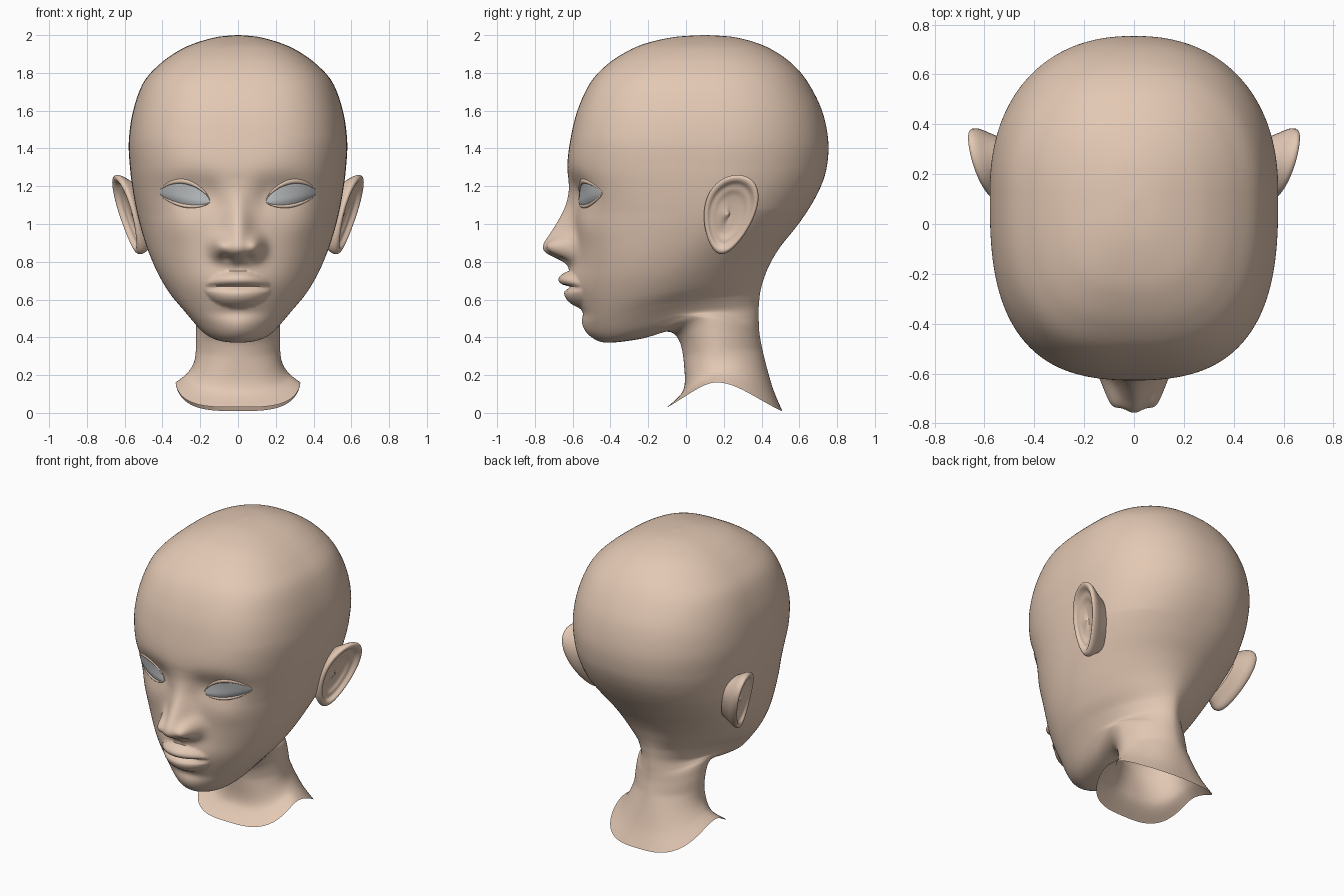
import bpy, bmesh
from math import sin, cos, pi, exp, radians
from mathutils import Vector
from mathutils.bvhtree import BVHTree

if "Cube" in bpy.data.objects:
    bpy.data.objects.remove(bpy.data.objects["Cube"])


def material(name, rgb):
    m = bpy.data.materials.new(name)
    m.use_nodes = True
    m.diffuse_color = (*rgb, 1)
    m.node_tree.nodes["Principled BSDF"].inputs["Base Color"].default_value = (*rgb, 1)
    return m


SKIN = material("skin", (0.77, 0.58, 0.455))
EYE = material("eye_grey", (0.5, 0.52, 0.53))


def finish(name, bm, mat):
    bmesh.ops.recalc_face_normals(bm, faces=bm.faces)
    me = bpy.data.meshes.new(name)
    bm.to_mesh(me)
    bm.free()
    me.materials.append(mat)
    ob = bpy.data.objects.new(name, me)
    bpy.context.collection.objects.link(ob)
    bpy.ops.object.select_all(action="DESELECT")
    ob.select_set(True)
    bpy.context.view_layer.objects.active = ob
    bpy.ops.object.shade_smooth_by_angle(angle=radians(60))


def loft(rings, closed=True, cap_first=False, cap_last=False):
    bm = bmesh.new()
    rows = [[bm.verts.new(p) for p in r] for r in rings]
    n = len(rows[0])
    for a, b in zip(rows, rows[1:]):
        for i in range(n if closed else n - 1):
            j = (i + 1) % n
            bm.faces.new((a[i], a[j], b[j], b[i]))
    if cap_first:
        bm.faces.new(rows[0])
    if cap_last:
        bm.faces.new(rows[-1])
    return bm


def spline(rows, steps):
    """Smooth curve through rows of values."""
    out = []
    last = len(rows) - 1
    for i in range(last):
        quad = [rows[max(0, min(last, i + k))] for k in (-1, 0, 1, 2)]
        for s in range(steps):
            t = s / steps
            out.append([b + 0.5 * t * (c - a + t * (2 * a - 5 * b + 4 * c - d + t * (3 * (b - c) + d - a)))
                        for a, b, c, d in zip(*quad)])
    out.append(list(rows[-1]))
    return out


def clamp(t):
    return max(0, min(1, t))


def bump(x, z, cx, cz, sx, sz):
    return exp(-((x - cx) / sx) ** 2 - ((z - cz) / sz) ** 2)


def lookup(table, z):
    """Value at height z from (height, value) pairs, highest first."""
    for (z1, a), (z0, b) in zip(table, table[1:]):
        if z0 <= z <= z1:
            return b + (a - b) * (z - z0) / (z1 - z0)
    return 0


NOSE = spline([(1.24, 0), (1.17, 0.01), (1.1, 0.035), (1.03, 0.075), (0.96, 0.122), (0.9, 0.163),
               (0.865, 0.166), (0.84, 0.14), (0.815, 0.085), (0.79, 0.04), (0.76, 0.012), (0.72, 0)], 5)


def face_relief(x, z):
    """Forward offset of the facial features."""
    x = abs(x)
    # nose ridge, tip and wings
    wide = 0.06 + 0.032 * clamp((1.1 - z) / 0.2)
    d = lookup(NOSE, z) * exp(-(x / wide) ** 2)
    d += 0.08 * bump(x, z, 0.095, 0.88, 0.044, 0.055)
    d -= 0.015 * bump(x, z, 0.06, 0.82, 0.025, 0.014)
    # eye sockets and cheekbones
    d -= 0.04 * bump(x, z, 0.25, 1.16, 0.14, 0.1)
    d -= 0.012 * bump(x, z, 0.14, 1.15, 0.05, 0.08)
    d += 0.01 * bump(x, z, 0.32, 0.98, 0.12, 0.1)
    # muzzle, chin, under-lip hollow and philtrum
    d += 0.045 * bump(x, z, 0, 0.69, 0.17, 0.1)
    d += 0.012 * bump(x, z, 0, 0.44, 0.1, 0.06)
    d -= 0.012 * bump(x, z, 0, 0.53, 0.12, 0.03)
    d -= 0.008 * bump(x, z, 0, 0.77, 0.02, 0.03)
    # lips and mouth line
    u = x / 0.175
    if u < 1:
        full = 1 - u * u
        for height, thick in ((0.085 * full ** 0.5, 0.05), (-0.11 * full ** 0.5, 0.045)):
            s = (z - 0.665) / height
            if 0 < s < 1:
                d += thick * full ** 0.8 * (4 * s * (1 - s)) ** 0.75
        d -= 0.02 * full ** 0.5 * exp(-((z - 0.665) / 0.01) ** 2)
    return d


# Head and neck: tilted rings of (front z, front y, back z, back y, half width, side lift)
RINGS = [
    (2.0, 0.09, 2.0, 0.11, 0.01, 0), (1.99, -0.06, 1.99, 0.25, 0.11, 0), (1.96, -0.2, 1.96, 0.37, 0.22, 0),
    (1.92, -0.3, 1.92, 0.46, 0.31, 0), (1.85, -0.41, 1.85, 0.56, 0.41, 0), (1.75, -0.505, 1.75, 0.645, 0.5, 0),
    (1.6, -0.575, 1.6, 0.72, 0.555, 0), (1.44, -0.613, 1.44, 0.753, 0.578, 0), (1.3, -0.628, 1.3, 0.745, 0.572, 0),
    (1.18, -0.614, 1.19, 0.71, 0.558, 0), (1.05, -0.597, 1.08, 0.65, 0.536, 0), (0.92, -0.588, 0.98, 0.58, 0.506, 0),
    (0.8, -0.585, 0.88, 0.5, 0.468, 0), (0.68, -0.58, 0.79, 0.445, 0.42, 0), (0.56, -0.56, 0.71, 0.412, 0.362, 0.01),
    (0.46, -0.535, 0.65, 0.395, 0.304, 0.03), (0.395, -0.485, 0.6, 0.388, 0.263, 0.05),
    (0.372, -0.41, 0.56, 0.385, 0.238, 0.06), (0.39, -0.25, 0.51, 0.385, 0.226, 0.07),
    (0.43, -0.1, 0.46, 0.386, 0.222, 0.05), (0.38, -0.035, 0.4, 0.392, 0.222, 0.03),
    (0.25, -0.01, 0.29, 0.415, 0.228, 0.02), (0.12, -0.015, 0.13, 0.46, 0.265, 0.09),
    (0.03, -0.1, 0.01, 0.51, 0.33, 0.14)]


def head_ring(row, n=216):
    zf, yf, zb, yb, w, lift = row
    skull = clamp((zf - 0.45) / 0.6)
    brow = clamp((zf - 1.05) / 0.4)
    collar = clamp((0.3 - zf) / 0.27)
    yc = yf + (0.44 + 0.1 * skull) * (yb - yf)
    ring = []
    for i in range(n):
        a = 2 * pi * i / n
        a -= 0.35 * sin(a)
        s, c = sin(a), cos(a)
        p = (1.9 + 0.55 * skull + 0.4 * brow if c > 0 else 1.75 + 0.5 * skull) + collar
        k = (abs(s) ** p + abs(c) ** p) ** (-1 / p)
        x = w * s * k
        y = yc - c * k * (yc - yf if c > 0 else yb - yc)
        z = zf + (zb - zf) * (y - yf) / (yb - yf) + lift * s ** 4
        if c > 0 and y < -0.25:
            y -= face_relief(x, z) * clamp((-0.25 - y) / 0.1)
        ring.append((x, y, z))
    return ring


bm = loft([head_ring(r) for r in spline(RINGS, 10)], cap_first=True)
surface = BVHTree.FromBMesh(bm)
finish("head_and_neck", bm, SKIN)


def on_face(x, z, out=0.0):
    hit = surface.ray_cast(Vector((x, -2, z)), Vector((0, 1, 0)))[0]
    return Vector((x, hit.y - out, z))


def eye_edge(t, v):
    """Point on the almond: t from inner to outer corner, v from -1 (low) to 1 (high)."""
    z = 1.12 + 0.045 * t + v * (0.07 if v > 0 else 0.037) * sin(pi * t) ** 0.6
    return 0.148 + 0.268 * t, z


def eye_and_lids(side, label):
    # eyeball patch
    rows = []
    for j in range(13):
        v = j / 6 - 1
        row = []
        for i in range(25):
            t = 0.004 + 0.992 * i / 24
            x, z = eye_edge(t, v)
            row.append(on_face(side * x, z, 0.004 + 0.014 * sin(pi * t) * (1 - v * v)))
        rows.append(row)
    finish(label + "_eye", loft(rows, closed=False), EYE)
    # lids as tapered tubes
    for v, size, name in ((1, 0.016, "_upper_lid"), (-1, 0.01, "_lower_lid")):
        rings = []
        for i in range(25):
            t = i / 24
            x, z = eye_edge(t, v)
            p = on_face(side * x, z)
            r = size * (0.25 + 0.75 * sin(pi * t))
            rings.append([p + Vector((0, r * cos(a), r * sin(a) + v * r * 0.9))
                          for a in (2 * pi * k / 10 for k in range(10))])
        finish(label + name, loft(rings, cap_first=True, cap_last=True), SKIN)


# Ear section from the back root, over the rim, into the bowl: (radius, outward offset)
EAR = spline([(0.72, -0.11), (0.86, -0.06), (0.97, -0.025), (1.0, 0), (0.95, 0.016), (0.86, 0.014),
              (0.76, -0.006), (0.62, -0.012), (0.45, -0.025), (0.02, -0.03)], 3)


def ear(side, label):
    rings = []
    for radius, out in EAR:
        ring = []
        for i in range(48):
            a = 2 * pi * i / 48
            dz = 0.21 * radius * sin(a)
            y = 0.23 + 0.135 * radius * cos(a) * (1 + 1.3 * dz) + 0.2 * dz
            front = max(0, -cos(a)) ** 2
            x = 0.574 + 0.24 * (y - 0.2) + 0.24 * dz + out * (1 - 0.5 * front)
            ring.append((side * x, y, 1.05 + dz))
        rings.append(ring)
    finish(label + "_ear", loft(rings, cap_last=True), SKIN)


for side, label in ((1, "left"), (-1, "right")):
    eye_and_lids(side, label)
    ear(side, label)
